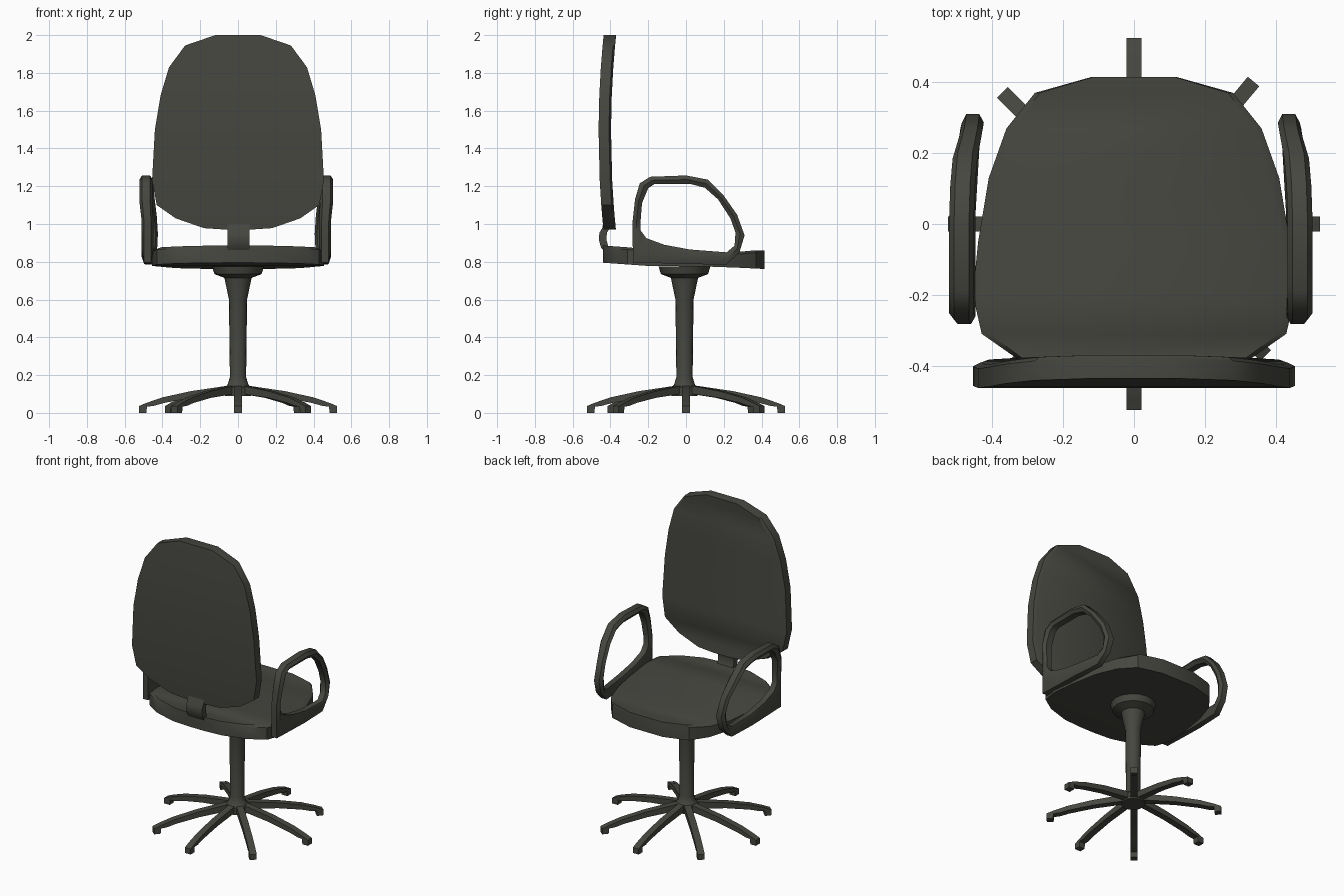
import bpy, bmesh, math
from mathutils import Matrix

if "Cube" in bpy.data.objects:
    bpy.data.objects.remove(bpy.data.objects["Cube"])

mat = bpy.data.materials.new("dark olive grey")
mat.diffuse_color = (0.062, 0.062, 0.052, 1)
mat.use_nodes = True
mat.node_tree.nodes["Principled BSDF"].inputs["Base Color"].default_value = mat.diffuse_color


def loft(name, rings, closed=False, angle=35):
    """Skin a list of equal-length rings of points; cap the ends unless closed."""
    bm = bmesh.new()
    vs = [[bm.verts.new(p) for p in r] for r in rings]
    n, m = len(vs), len(vs[0])
    for i in range(n if closed else n - 1):
        a, b = vs[i], vs[(i + 1) % n]
        for j in range(m):
            k = (j + 1) % m
            bm.faces.new((a[j], a[k], b[k], b[j]))
    if not closed:
        bm.faces.new(vs[0])
        bm.faces.new(vs[-1])
    bmesh.ops.recalc_face_normals(bm, faces=bm.faces)
    me = bpy.data.meshes.new(name)
    bm.to_mesh(me)
    bm.free()
    me.materials.append(mat)
    me.shade_smooth()
    me.set_sharp_from_angle(angle=math.radians(angle))
    ob = bpy.data.objects.new(name, me)
    bpy.context.collection.objects.link(ob)
    return ob


def lerp_table(table, t):
    for (a, va), (b, vb) in zip(table, table[1:]):
        if t <= b:
            return va + (vb - va) * max(0, t - a) / (b - a)
    return table[-1][1]


# Backrest: half outline (half width, height), bowed towards the rear
back = [(.12, 2.0), (.28, 1.945), (.365, 1.83), (.41, 1.68), (.44, 1.5),
        (.455, 1.23), (.43, 1.1), (.33, 1.03), (.18, .978), (.06, .97)]
rings = []
for u, z in back:
    r = -.463 + .1 * (z - 1.48) ** 2
    rings.append([(-u, r, z), (u, r, z), (u, r + .055, z), (u * .95, r + .066, z),
                  (-u * .95, r + .066, z), (-u, r + .055, z)])
loft("backrest", rings)

# Seat: the same shape lying down, slightly dished on top
seat = [(.12, .415), (.28, .37), (.36, .27), (.41, .13), (.44, -.05),
        (.455, -.2), (.43, -.31), (.33, -.38), (.18, -.43), (.06, -.44)]
top = [(-.44, .886), (-.3, .876), (-.1, .856), (.1, .848), (.25, .85), (.37, .861), (.415, .86)]
bot = [(-.44, .795), (-.2, .778), (.1, .775), (.25, .77), (.415, .762)]
rings = []
for u, y in seat:
    t, b = lerp_table(top, y), lerp_table(bot, y)
    rings.append([(-u, y, b), (u, y, b), (u, y, t - .012), (u * .95, y, t),
                  (-u * .95, y, t), (-u, y, t - .012)])
loft("seat", rings)

# Bent strap joining the seat and backrest
path = [(-.415, 1.04), (-.422, .98), (-.438, .955), (-.442, .92), (-.43, .875), (-.40, .84)]
loft("back_strap", [[(-.055, y - .02, z), (.06, y - .02, z), (.06, y + .02, z), (-.055, y + .02, z)]
                    for y, z in path])

# Column with flared top plate and foot
prof = [(.07, .09), (.07, .135), (.055, .15), (.043, .19), (.048, .6), (.072, .715),
        (.125, .735), (.137, .775)]
seg = 16
loft("column", [[(r * math.cos(2 * math.pi * k / seg), -.008 + r * math.sin(2 * math.pi * k / seg), z)
                 for k in range(seg)] for r, z in prof])

# Eight star-base legs with turned-down feet: (top r, top z, bottom r, bottom z)
leg = [(.02, .147, .02, .1), (.06, .143, .06, .1), (.25, .115, .245, .08),
       (.40, .082, .39, .053), (.47, .058, .45, .036), (.485, .053, .482, .034),
       (.487, .052, .485, 0), (.525, .036, .525, 0)]
w = .021
for i, a in enumerate([0, 50, 90, 135, 180, 230, 270, 315]):
    ob = loft("base_leg_%d" % (i + 1),
              [[(a1, -w, z1), (a1, w, z1), (a2, w, z2), (a2, -w, z2)] for a1, z1, a2, z2 in leg])
    ob.data.transform(Matrix.Rotation(math.radians(a), 4, 'Z'))

# Armrest loops: outer (y, z) and inner (y, z) outlines
arm = [(-.28, .797, -.21, .925), (-.283, .93, -.24, .965), (-.283, 1.01, -.24, 1.02),
       (-.27, 1.13, -.233, 1.11), (-.245, 1.215, -.2, 1.19), (-.19, 1.25, -.165, 1.213),
       (0, 1.257, .02, 1.213), (.115, 1.235, .1, 1.192), (.2, 1.15, .17, 1.13),
       (.27, 1.05, .235, 1.03), (.31, .94, .262, .955), (.283, .85, .257, .885),
       (.215, .785, .215, .85), (.02, .788, .02, .865), (-.12, .792, -.115, .89)]
for side, name in ((-1, "left_armrest"), (1, "right_armrest")):
    rings = []
    for y, z, yi, zi in arm:
        c = .47 - .25 * max(0, y) ** 2 + (.008 if z > 1.1 else 0)
        h = .035 if z > 1.1 else .031
        ym, zm = (y + yi) / 2, (z + zi) / 2
        rings.append([(side * (c + d * h) - .009, p, q) for d, p, q in
                      ((.6, y, z), (1, ym, zm), (.6, yi, zi),
                       (-.6, yi, zi), (-1, ym, zm), (-.6, y, z))])
    loft(name, rings, closed=True, angle=50)
